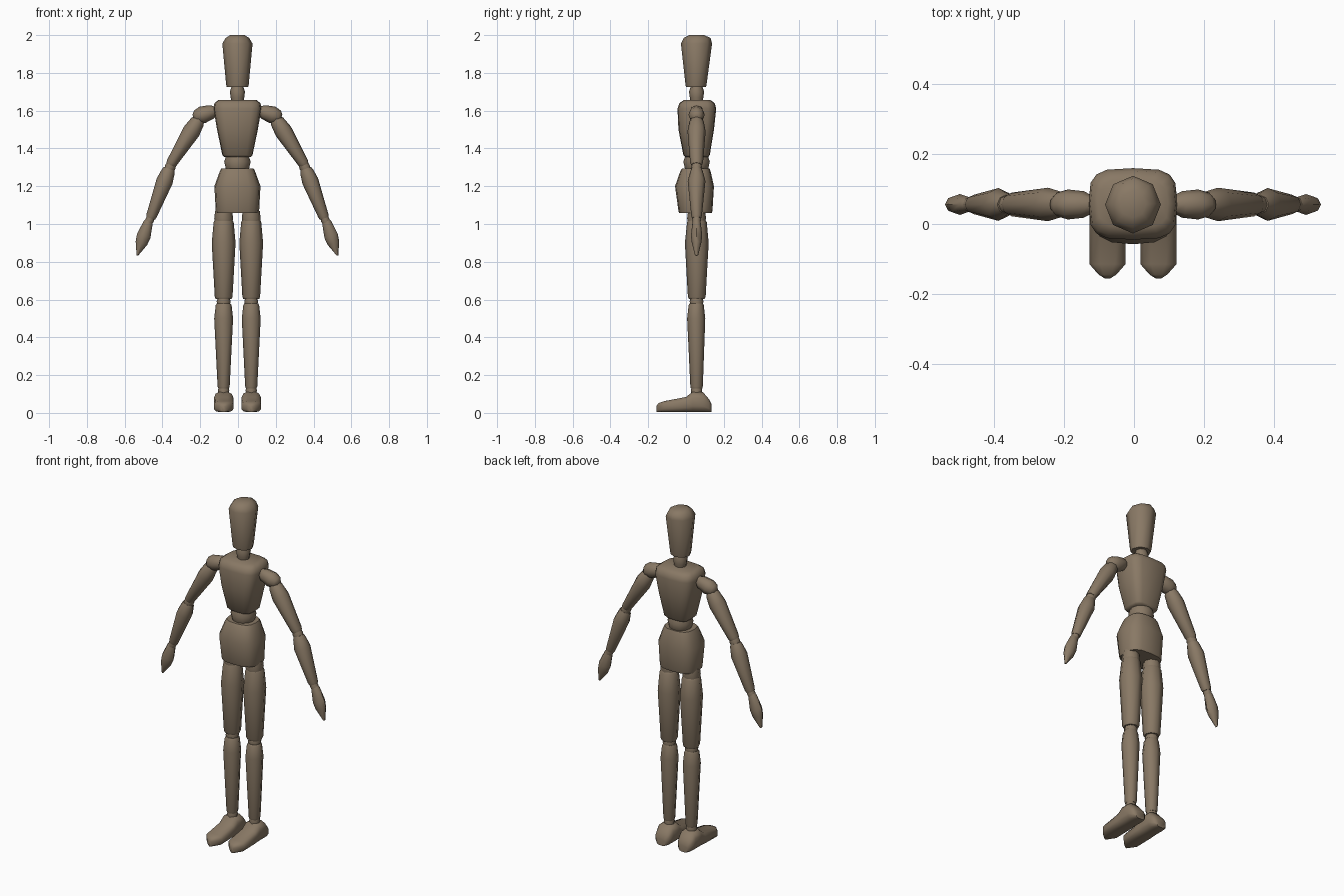
import bpy, bmesh, math
from mathutils import Vector

CX, CY = -0.003, 0.056          # body centre line

wood = bpy.data.materials.new("brown wood")
wood.diffuse_color = (0.25, 0.19, 0.13, 1)


def loft(name, rings, u, v, n=8, power=2.0, turn=0.0):
    """Skin rings of (centre, half_u, half_v); power > 2 squares the section."""
    bm = bmesh.new()
    rows = []
    for c, ru, rv in rings:
        row = []
        for i in range(n):
            a = 2 * math.pi * (i + turn) / n
            ca, sa = math.cos(a), math.sin(a)
            x = math.copysign(abs(ca) ** (2 / power), ca) * ru
            y = math.copysign(abs(sa) ** (2 / power), sa) * rv
            row.append(bm.verts.new(Vector(c) + u * x + v * y))
        rows.append(row)
    for a, b in zip(rows, rows[1:]):
        for i in range(n):
            j = (i + 1) % n
            bm.faces.new((a[i], a[j], b[j], b[i]))
    bm.faces.new(rows[0])
    bm.faces.new(rows[-1])
    bmesh.ops.recalc_face_normals(bm, faces=bm.faces)
    me = bpy.data.meshes.new(name)
    bm.to_mesh(me)
    bm.free()
    me.materials.append(wood)
    ob = bpy.data.objects.new(name, me)
    bpy.context.collection.objects.link(ob)
    bpy.context.view_layer.objects.active = ob
    ob.select_set(True)
    bpy.ops.object.shade_smooth_by_angle(angle=math.radians(50))
    ob.select_set(False)


X, Y, Z = Vector((1, 0, 0)), Vector((0, 1, 0)), Vector((0, 0, 1))


def upright(name, rows, x=0.0, **kw):
    """Vertical part from rows of (z, half width, y front, y back)."""
    loft(name, [((CX + x, (f + b) / 2, z), w, (b - f) / 2) for z, w, f, b in rows], X, Y, **kw)


def limb(name, side, p0, p1, rows, y=CY):
    """Tapered part between two (x, z) points from rows of (t, half width, half depth)."""
    a = Vector((CX + side * p0[0], y, p0[1]))
    b = Vector((CX + side * p1[0], y, p1[1]))
    u = (b - a).normalized().cross(Y)
    loft(name, [(a.lerp(b, t), w, d) for t, w, d in rows], u, Y)


# Head, neck, torso, waist and pelvis
upright("head", [(1.724, 0.056, 0.0, 0.106), (1.74, 0.06, -0.003, 0.109),
                 (1.955, 0.08, -0.027, 0.138), (1.985, 0.062, -0.012, 0.13),
                 (2.0, 0.038, 0.018, 0.095)])
upright("neck", [(1.64, 0.03, 0.026, 0.086), (1.67, 0.036, 0.02, 0.092),
                 (1.7, 0.04, 0.016, 0.096), (1.73, 0.03, 0.026, 0.086)])
upright("torso", [(1.355, 0.07, -0.004, 0.118), (1.365, 0.08, -0.014, 0.126),
                  (1.5, 0.108, -0.04, 0.148), (1.61, 0.127, -0.045, 0.16),
                  (1.64, 0.122, -0.035, 0.152), (1.657, 0.1, -0.01, 0.128)],
        n=16, power=3.6)
upright("waist", [(1.28, 0.055, 0.0, 0.11), (1.295, 0.062, -0.006, 0.118),
                  (1.33, 0.07, -0.014, 0.126), (1.36, 0.06, -0.004, 0.116)], n=12)
upright("pelvis", [(1.057, 0.112, -0.036, 0.136), (1.07, 0.115, -0.04, 0.14),
                   (1.2, 0.122, -0.058, 0.148), (1.28, 0.093, -0.03, 0.13),
                   (1.295, 0.085, -0.02, 0.124)], n=16, power=2.8)

for side, tag in ((-1, "left"), (1, "right")):
    lx = side * 0.073
    # Leg, from hip joint down to ankle joint
    upright(tag + "_hip", [(1.0, 0.044, 0.012, 0.1), (1.03, 0.05, 0.006, 0.106),
                           (1.07, 0.045, 0.011, 0.101)], x=lx)
    upright(tag + "_thigh", [(0.603, 0.042, 0.016, 0.098), (0.615, 0.047, 0.01, 0.104),
                             (0.9, 0.063, -0.006, 0.12), (1.01, 0.053, 0.006, 0.11),
                             (1.025, 0.045, 0.012, 0.1)], x=lx)
    upright(tag + "_knee", [(0.565, 0.03, 0.026, 0.086), (0.59, 0.037, 0.019, 0.093),
                            (0.615, 0.03, 0.026, 0.086)], x=lx)
    upright(tag + "_shin", [(0.13, 0.028, 0.026, 0.086), (0.14, 0.032, 0.023, 0.089),
                            (0.5, 0.05, 0.006, 0.102), (0.57, 0.042, 0.014, 0.094),
                            (0.58, 0.036, 0.02, 0.09)], x=lx)
    upright(tag + "_ankle", [(0.09, 0.026, 0.03, 0.082), (0.12, 0.03, 0.026, 0.086),
                             (0.145, 0.024, 0.032, 0.08)], x=lx)
    # Foot lofted from heel to toe: (y, half width, top height)
    foot = [(0.135, 0.03, 0.045), (0.122, 0.045, 0.07), (0.09, 0.053, 0.108),
            (0.035, 0.053, 0.11), (0.0, 0.053, 0.082), (-0.115, 0.053, 0.06),
            (-0.145, 0.026, 0.05), (-0.156, 0.008, 0.035)]
    loft(tag + "_foot", [((CX + lx, y, 0.003 + h / 2), w, h / 2) for y, w, h in foot],
         X, Z, n=12, power=3.0, turn=0.5)
    # Arm, from shoulder joint down to hand
    limb(tag + "_shoulder", side, (0.118, 1.6), (0.232, 1.562),
         [(0, 0.026, 0.026), (0.2, 0.038, 0.038), (0.6, 0.046, 0.043),
          (0.88, 0.036, 0.034), (1, 0.018, 0.018)])
    limb(tag + "_upper_arm", side, (0.2, 1.56), (0.355, 1.312),
         [(0, 0.026, 0.028), (0.07, 0.038, 0.038), (0.28, 0.047, 0.048),
          (0.95, 0.029, 0.034), (1, 0.025, 0.028)])
    limb(tag + "_elbow", side, (0.342, 1.33), (0.37, 1.272),
         [(0, 0.022, 0.022), (0.5, 0.029, 0.029), (1, 0.022, 0.022)])
    limb(tag + "_forearm", side, (0.361, 1.292), (0.46, 1.03),
         [(0, 0.03, 0.028), (0.06, 0.036, 0.034), (0.25, 0.044, 0.047),
          (0.95, 0.028, 0.028), (1, 0.024, 0.024)])
    limb(tag + "_wrist", side, (0.455, 1.045), (0.475, 0.995),
         [(0, 0.018, 0.018), (0.5, 0.023, 0.023), (1, 0.018, 0.018)])
    limb(tag + "_hand", side, (0.468, 1.022), (0.53, 0.833),
         [(0, 0.018, 0.018), (0.08, 0.025, 0.022), (0.45, 0.037, 0.03),
          (0.65, 0.032, 0.025), (1, 0.004, 0.008)])
